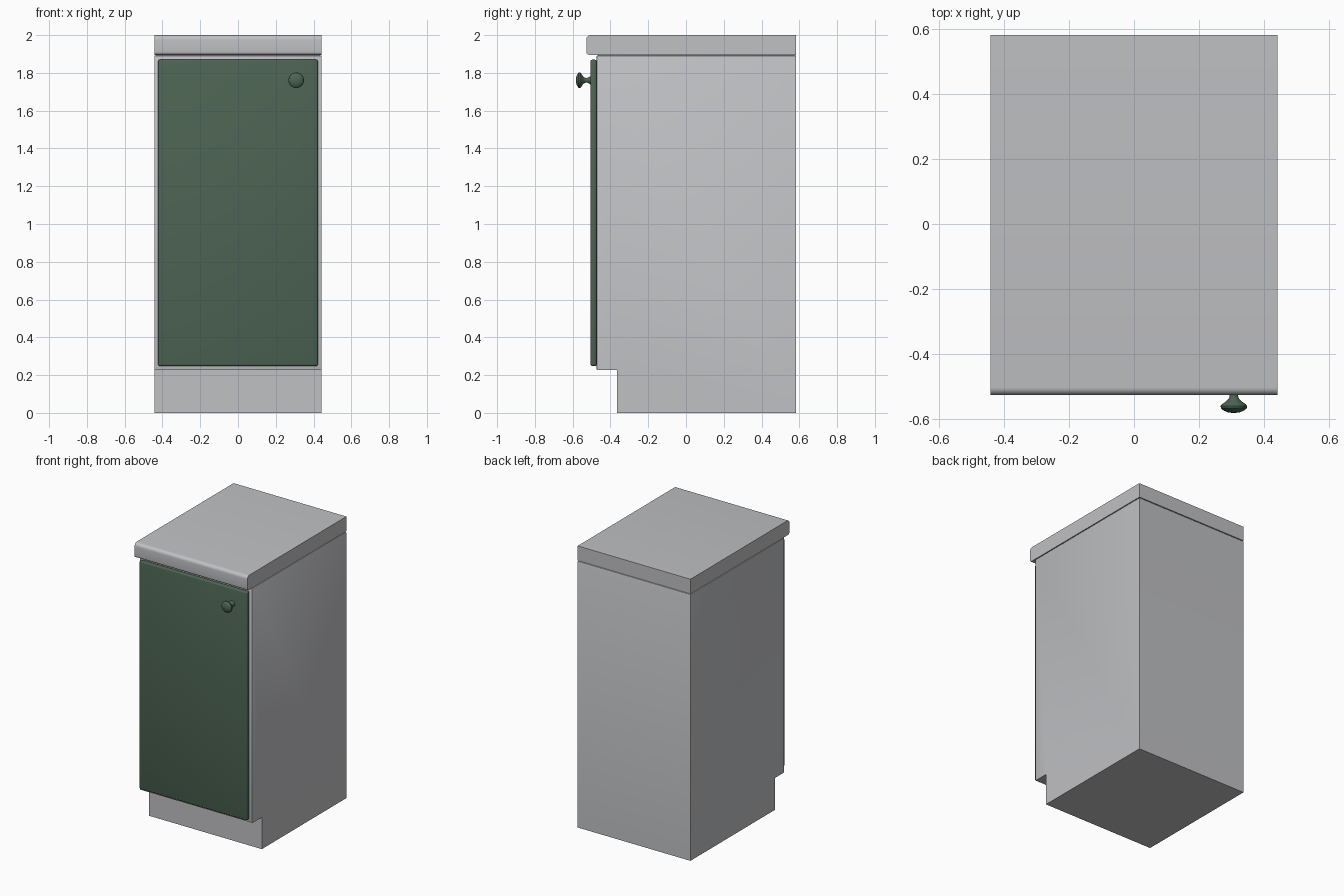
import bpy, bmesh, math
from mathutils import Matrix, Vector

if "Cube" in bpy.data.objects:
    bpy.data.objects.remove(bpy.data.objects["Cube"])


def material(name, rgb):
    m = bpy.data.materials.new(name)
    m.diffuse_color = (*rgb, 1)
    m.use_nodes = True
    m.node_tree.nodes["Principled BSDF"].inputs["Base Color"].default_value = m.diffuse_color
    return m


GREY = material("light grey", (0.527, 0.533, 0.552))
GREEN = material("dark green", (0.074, 0.127, 0.087))


def finish(bm, name, mat):
    bmesh.ops.recalc_face_normals(bm, faces=bm.faces)
    me = bpy.data.meshes.new(name)
    bm.to_mesh(me)
    bm.free()
    me.materials.append(mat)
    ob = bpy.data.objects.new(name, me)
    bpy.context.collection.objects.link(ob)
    bpy.ops.object.select_all(action='DESELECT')
    ob.select_set(True)
    bpy.context.view_layer.objects.active = ob
    bpy.ops.object.shade_smooth_by_angle(angle=math.radians(35))
    return ob


def side_extrusion(profile, half_width):
    """Extrude a (y, z) side profile symmetrically across x."""
    bm = bmesh.new()
    f = bm.faces.new([bm.verts.new((-half_width, y, z)) for y, z in profile])
    r = bmesh.ops.extrude_face_region(bm, geom=[f])
    verts = [v for v in r["geom"] if isinstance(v, bmesh.types.BMVert)]
    bmesh.ops.translate(bm, verts=verts, vec=(2 * half_width, 0, 0))
    return bm


def bevel(bm, test, width, segments):
    edges = [e for e in bm.edges if test(*(v.co for v in e.verts))]
    bmesh.ops.bevel(bm, geom=edges, offset=width, segments=segments,
                    profile=0.5, affect='EDGES', clamp_overlap=True)


W, BACK, FRONT = 0.443, 0.583, -0.473

# Carcass with recessed toe kick
bm = side_extrusion([(-0.365, 0), (BACK, 0), (BACK, 1.892), (FRONT, 1.892),
                     (FRONT, 0.226), (-0.365, 0.226)], W)
bevel(bm, lambda a, b: (a.z > 1.89 and b.z > 1.89)
      or (a.y < -0.47 and b.y < -0.47), 0.005, 2)
finish(bm, "carcass", GREY)

# Worktop with rounded front edge
bm = side_extrusion([(-0.528, 1.896), (BACK, 1.896), (BACK, 2), (-0.528, 2)], W)
bevel(bm, lambda a, b: a.y < -0.52 and b.y < -0.52 and a.z > 1.99 and b.z > 1.99,
      0.024, 6)
bevel(bm, lambda a, b: a.y < -0.52 and b.y < -0.52 and a.z < 1.9 and b.z < 1.9,
      0.015, 5)
finish(bm, "worktop", GREY)

# Filler strip hidden inside the seam below the worktop
bm = side_extrusion([(-0.465, 1.885), (0.575, 1.885), (0.575, 1.9), (-0.465, 1.9)],
                    W - 0.008)
finish(bm, "seam_filler", GREY)

# Door panel with softened edges
bm = side_extrusion([(-0.506, 0.248), (-0.473, 0.248), (-0.473, 1.87),
                     (-0.506, 1.87)], 0.423)
bevel(bm, lambda a, b: True, 0.01, 3)
finish(bm, "door", GREEN)

# Turned knob: (radius, distance out from door)
profile = [(0, -0.004), (0.022, -0.004), (0.021, 0.003), (0.016, 0.010),
           (0.013, 0.018), (0.013, 0.026), (0.016, 0.034), (0.024, 0.042),
           (0.036, 0.050), (0.041, 0.056), (0.040, 0.063), (0.032, 0.070),
           (0.018, 0.076), (0, 0.078)]
bm = bmesh.new()
vs = [bm.verts.new((0.308 + r, -0.505 - d, 1.761)) for r, d in profile]
edges = [bm.edges.new(p) for p in zip(vs, vs[1:])]
bmesh.ops.spin(bm, geom=vs + edges, cent=(0.308, 0, 1.761), axis=(0, 1, 0),
               angle=math.tau, steps=32)
bmesh.ops.remove_doubles(bm, verts=bm.verts, dist=0.0002)
finish(bm, "knob", GREEN)
